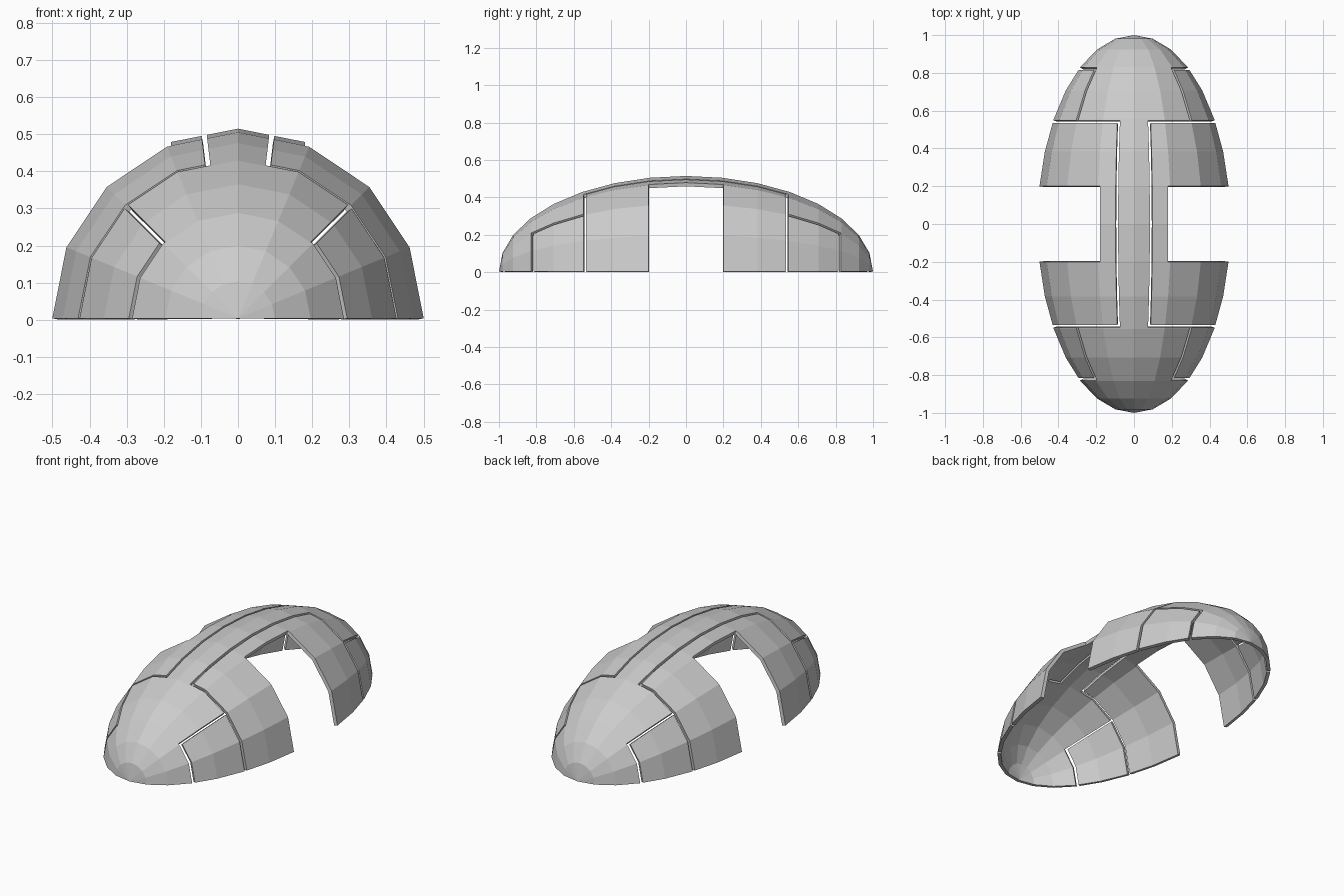
import bpy, bmesh, math
from mathutils import Matrix, Vector

if "Cube" in bpy.data.objects:
    bpy.data.objects.remove(bpy.data.objects["Cube"])

R, THICK, GAP = 0.511, 0.02, 0.007   # shell radius, thickness, half seam width
Y_CUT, X_CUT = 0.2, 0.18             # side openings
Y_MID, Y_END = 0.541, 0.822          # cross seams
LIFT = THICK * math.sin(math.radians(11.25))
S2 = math.sqrt(2)


def spine_dist(x, z):
    return x - (0.12 * z + 0.032)


def classify(c):
    """Name the panel a face belongs to, or None for seams and openings."""
    x, y, z = abs(c.x), abs(c.y), c.z
    u, d = spine_dist(x, z), (x - z) / S2
    side = "right" if c.x > 0 else "left"
    end = "front" if c.y < 0 else "back"
    if y < Y_CUT and x > X_CUT:
        return None
    if u > -GAP and y < Y_MID + GAP:
        return f"side_panel_{side}" if u > GAP and y < Y_MID - GAP else None
    if d > -GAP and Y_MID < y < Y_END + GAP:
        return f"corner_panel_{end}_{side}" if d > GAP and y < Y_END - GAP else None
    return "main_shell"


def make_dome():
    # Faceted half ellipsoid with its poles along y
    bm = bmesh.new()
    bmesh.ops.create_uvsphere(bm, u_segments=16, v_segments=16, radius=1)
    bmesh.ops.transform(bm, verts=bm.verts,
                        matrix=Matrix.Diagonal((R, 1, R, 1)) @ Matrix.Rotation(math.pi / 2, 4, 'X'))

    def cut(co, no, clear=False):
        bmesh.ops.bisect_plane(bm, geom=bm.verts[:] + bm.edges[:] + bm.faces[:], dist=1e-5,
                               plane_co=co, plane_no=no, clear_inner=clear)

    cut((0, 0, 0), (0, 0, 1), True)
    for s in (-1, 1):
        cut((s * X_CUT, 0, 0), (1, 0, 0))
        cut((0, s * Y_CUT, 0), (0, 1, 0))
        for g in (-GAP, GAP):
            cut((s * (0.032 + g), 0, 0), Vector((s, 0, -0.12)).normalized())
            cut((s * g * S2, 0, 0), Vector((s, 0, -1)).normalized())
            for y in (Y_MID, Y_END):
                cut((0, s * (y + g), 0), (0, 1, 0))
    return bm


dome = make_dome()
names = sorted({classify(f.calc_center_median()) for f in dome.faces} - {None})

# One thickened object per panel
for name in names:
    bm = dome.copy()
    extra = [f for f in bm.faces if classify(f.calc_center_median()) != name]
    bmesh.ops.delete(bm, geom=extra, context='FACES')
    bmesh.ops.recalc_face_normals(bm, faces=bm.faces)
    bm.normal_update()
    if sum(f.normal.dot(f.calc_center_median()) for f in bm.faces) < 0:
        bmesh.ops.reverse_faces(bm, faces=bm.faces)
    bmesh.ops.translate(bm, verts=bm.verts, vec=(0, 0, LIFT))
    mesh = bpy.data.meshes.new(name)
    bm.to_mesh(mesh)
    bm.free()
    obj = bpy.data.objects.new(name, mesh)
    bpy.context.collection.objects.link(obj)
    mod = obj.modifiers.new("thickness", 'SOLIDIFY')
    mod.thickness, mod.offset, mod.use_even_offset = THICK, -1, True
dome.free()
